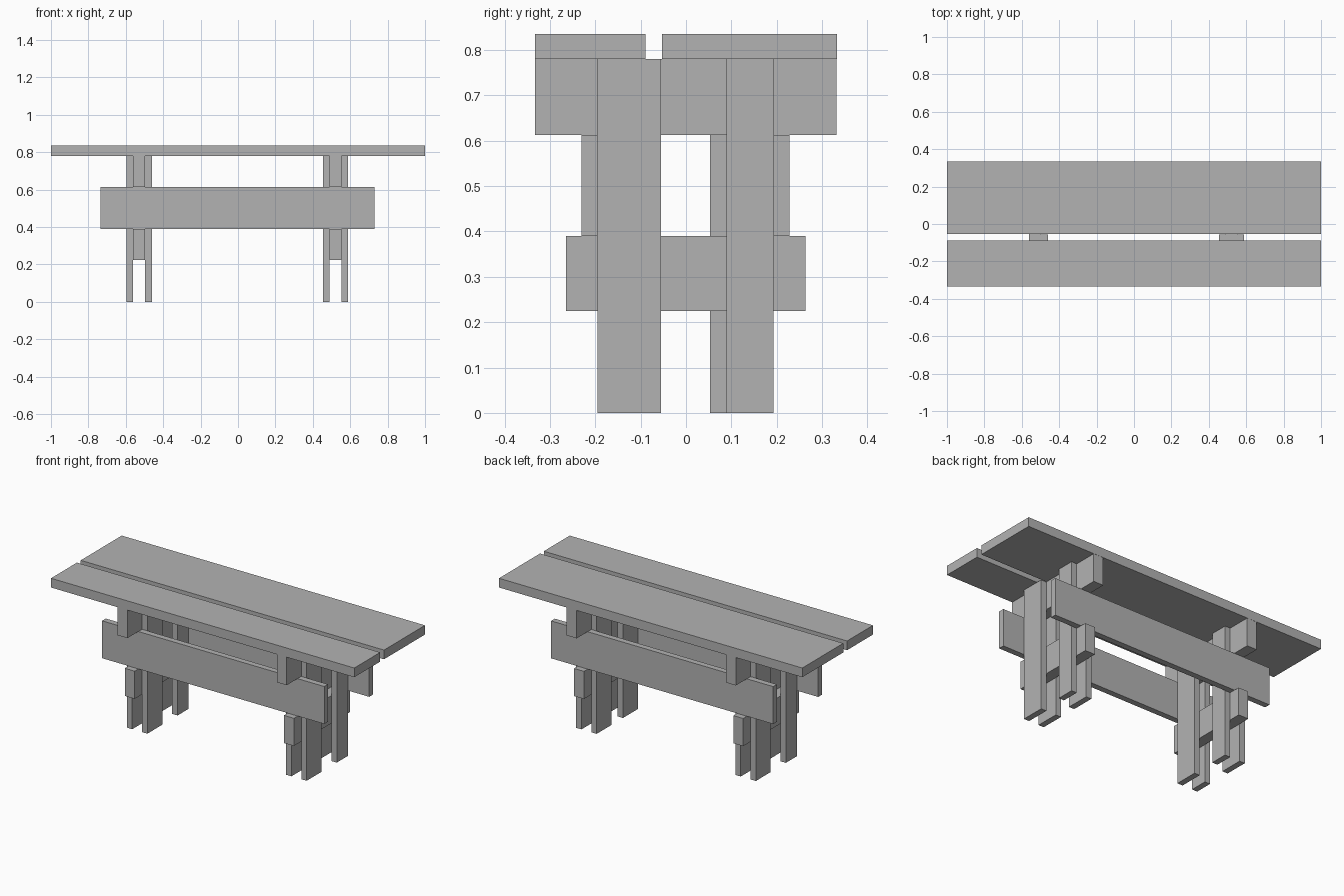
import bpy

if "Cube" in bpy.data.objects:
    bpy.data.objects.remove(bpy.data.objects["Cube"])

grey = bpy.data.materials.new("plain grey")
grey.diffuse_color = (0.45, 0.45, 0.45, 1)
grey.use_nodes = True
grey.node_tree.nodes["Principled BSDF"].inputs["Base Color"].default_value = grey.diffuse_color


def box(name, x, y, z):
    """Box object from (min, max) spans on each axis."""
    bpy.ops.mesh.primitive_cube_add(size=1)
    ob = bpy.context.object
    ob.name = ob.data.name = name
    ob.location = [(a + b) / 2 for a, b in (x, y, z)]
    ob.scale = [b - a for a, b in (x, y, z)]
    bpy.ops.object.transform_apply(location=True, rotation=False, scale=True)
    ob.data.materials.append(grey)
    return ob


# Tabletop: two planks with a gap between
box("front_top_plank", (-1, 1), (-0.333, -0.089), (0.78, 0.835))
box("back_top_plank", (-1, 1), (-0.053, 0.333), (0.78, 0.835))

# Long side rails outside the legs
box("front_rail", (-0.735, 0.73), (-0.23, -0.195), (0.39, 0.613))
box("back_rail", (-0.735, 0.73), (0.193, 0.228), (0.39, 0.613))

# Two trestles: paired legs clamping an upper and a lower cross beam
# Flags: (front leg narrow, back leg narrow) for the left and right leg of a pair
trestles = {
    "left": (-0.596, ((True, False), (False, True))),
    "right": (0.454, ((False, False), (False, True))),
}
for side, (x0, flags) in trestles.items():
    beam_x = (x0 + 0.035, x0 + 0.1)
    box(side + "_upper_beam", beam_x, (-0.333, 0.332), (0.613, 0.78))
    box(side + "_lower_beam", beam_x, (-0.265, 0.263), (0.225, 0.39))
    for i, (front_narrow, back_narrow) in enumerate(flags):
        leg_x = (x0 + 0.1 * i, x0 + 0.1 * i + 0.035)
        box(f"{side}_front_leg_{i + 1}", leg_x,
            (-0.195, -0.09 if front_narrow else -0.055), (0, 0.78))
        box(f"{side}_back_leg_{i + 1}", leg_x,
            (0.089 if back_narrow else 0.053, 0.193), (0, 0.78))
